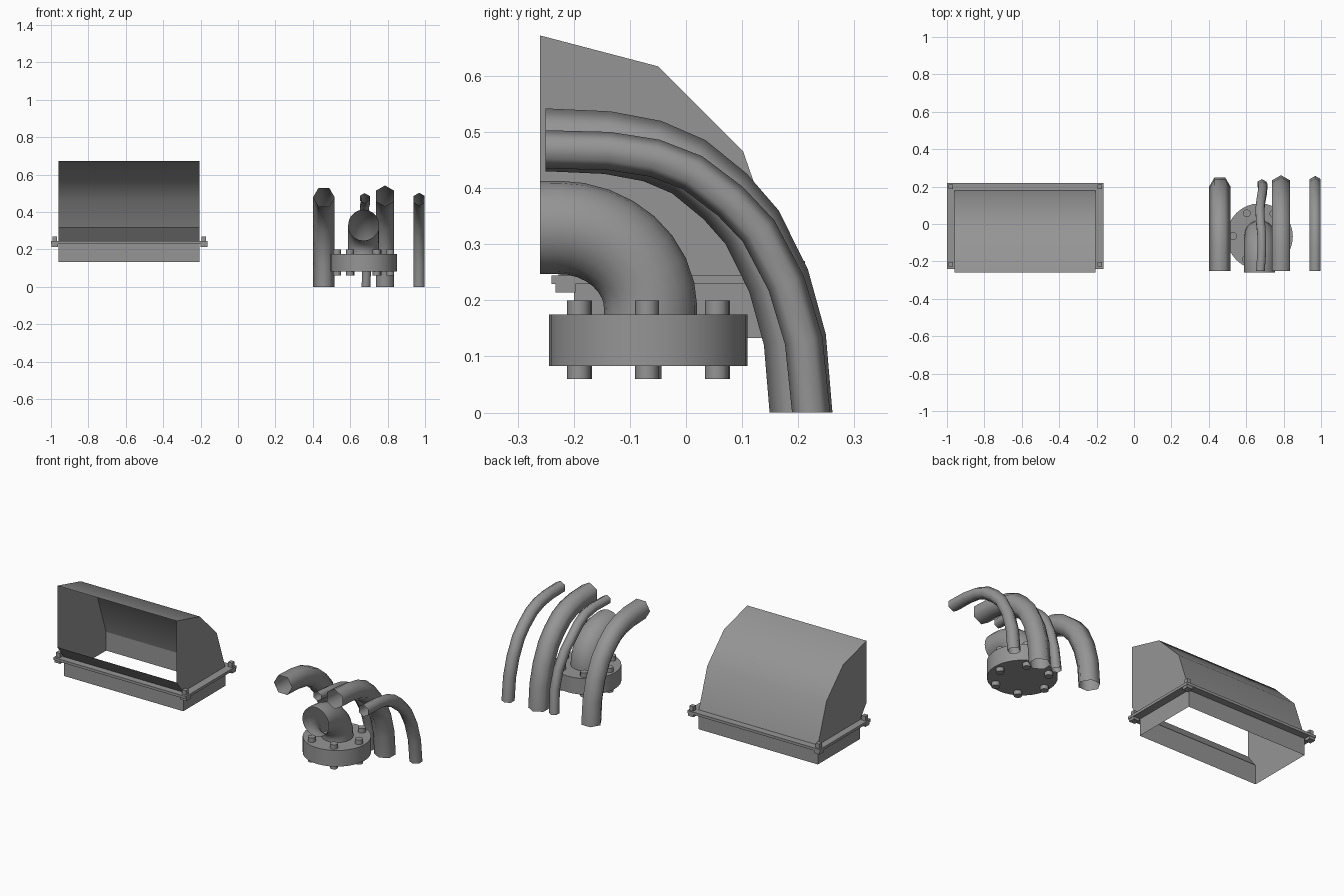
import bpy, bmesh, math
from mathutils import Vector, Matrix

if "Cube" in bpy.data.objects:
    bpy.data.objects.remove(bpy.data.objects["Cube"])

# Dark grey finish
grey = bpy.data.materials.new("dark_grey")
grey.diffuse_color = (0.3, 0.3, 0.3, 1)
grey.use_nodes = True
grey.node_tree.nodes["Principled BSDF"].inputs["Base Color"].default_value = grey.diffuse_color


def finish(name, bm, angle=35):
    bmesh.ops.recalc_face_normals(bm, faces=bm.faces[:])
    me = bpy.data.meshes.new(name)
    bm.to_mesh(me)
    bm.free()
    me.materials.append(grey)
    ob = bpy.data.objects.new(name, me)
    bpy.context.collection.objects.link(ob)
    bpy.ops.object.select_all(action='DESELECT')
    ob.select_set(True)
    bpy.context.view_layer.objects.active = ob
    bpy.ops.object.shade_smooth_by_angle(angle=math.radians(angle))
    return ob


def tube(name, path, r, sides, phase=0.0, angle=70):
    """Open-ended pipe swept along a path bending in the yz plane."""
    bm = bmesh.new()
    pts = [Vector(p) for p in path]
    rings = []
    for i, p in enumerate(pts):
        t = (pts[min(i + 1, len(pts) - 1)] - pts[max(i - 1, 0)]).normalized()
        if i == 0:
            t = Vector((0, 0, 1))
        if i == len(pts) - 1:
            t = Vector((0, -1, 0))
        n = t.cross(Vector((1, 0, 0))).normalized()
        b = n.cross(t)
        rings.append([bm.verts.new(p + r * (math.cos(a) * n + math.sin(a) * b))
                      for a in (phase + 2 * math.pi * k / sides for k in range(sides))])
    for lo, hi in zip(rings, rings[1:]):
        for k in range(sides):
            j = (k + 1) % sides
            bm.faces.new((lo[k], lo[j], hi[j], hi[k]))
    return finish(name, bm, angle)


def cylinder(bm, x, y, z0, z1, r, sides):
    geo = bmesh.ops.create_cone(bm, cap_ends=True, segments=sides,
                                radius1=r, radius2=r, depth=z1 - z0)
    bmesh.ops.translate(bm, verts=geo['verts'], vec=(x, y, (z0 + z1) / 2))


def block(bm, x, y, z0, z1, w):
    bmesh.ops.create_cube(bm, size=1, matrix=Matrix.Translation((x, y, (z0 + z1) / 2))
                          @ Matrix.Diagonal((w, w, z1 - z0, 1)))


# Hood: side cheeks, curved back and a sloping front lip
X0, X1, Y0, Y1 = -0.96, -0.206, -0.20, 0.18
profile = [(Y0, 0.24), (-0.26, 0.32), (-0.26, 0.672), (-0.05, 0.617), (0.102, 0.465), (Y1, 0.24)]
bm = bmesh.new()
left, right = [[bm.verts.new((x, y, z)) for y, z in profile] for x in (X0, X1)]
for i in (0, 2, 3, 4):
    bm.faces.new((left[i], left[i + 1], right[i + 1], right[i]))
bm.faces.new(left)
bm.faces.new(right)
finish("duct_hood", bm)

# Open rectangular duct under the hood
bm = bmesh.new()
corners = [(X0, Y0), (X1, Y0), (X1, Y1), (X0, Y1)]
low, high = [[bm.verts.new((x, y, z)) for x, y in corners] for z in (0.133, 0.24)]
for i in range(4):
    j = (i + 1) % 4
    bm.faces.new((low[i], low[j], high[j], high[i]))
finish("duct_box", bm)

# Rectangular flange frame
outer = [(-1.0, -0.24), (-0.162, -0.24), (-0.162, 0.22), (-1.0, 0.22)]
bm = bmesh.new()
o0, i0, o1, i1 = [[bm.verts.new((x, y, z)) for x, y in loop]
                  for z in (0.229, 0.244) for loop in (outer, corners)]
for a, b in ((o0, i0), (o1, i1), (o0, o1), (i0, i1)):
    for i in range(4):
        j = (i + 1) % 4
        bm.faces.new((a[i], a[j], b[j], b[i]))
finish("duct_frame", bm)

# Square-headed corner bolts of the frame
bm = bmesh.new()
for x in (-0.98, -0.182):
    for y in (-0.215, 0.2):
        block(bm, x, y, 0.244, 0.27, 0.024)
        block(bm, x, y, 0.214, 0.229, 0.036)
finish("frame_bolts", bm)

# Round flange and its ring of six bolts
CX, CY = 0.672, -0.067
bm = bmesh.new()
cylinder(bm, CX, CY, 0.083, 0.175, 0.177, 32)
finish("round_flange", bm)
bm = bmesh.new()
for k in range(6):
    a = math.radians(-1 + 60 * k)
    cylinder(bm, CX + 0.142 * math.cos(a), CY + 0.142 * math.sin(a), 0.06, 0.2, 0.021, 12)
finish("flange_bolts", bm)

# Large elbow rising from the flange
elbow = [(CX, -0.063, 0.165)]
for k in range(9):
    a = math.pi / 2 * k / 8
    elbow.append((CX, -0.228 + 0.165 * math.cos(a), 0.185 + 0.145 * math.sin(a)))
elbow.append((CX, -0.26, 0.33))
tube("elbow", elbow, 0.083, 20)

# Four hexagonal bent pipes sharing one bend
bend = [(0.205, 0.0), (0.194, 0.13), (0.165, 0.235), (0.118, 0.33), (0.07, 0.385),
        (0.005, 0.438), (-0.06, 0.466), (-0.14, 0.481), (-0.25, 0.486)]
pipes = [("pipe_wide", 0.459, 0.459, 0.057, 30, -0.005, -0.006),
         ("pipe_medium", 0.786, 0.786, 0.056, 0, 0, 0),
         ("pipe_small", 0.969, 0.969, 0.034, 0, 0.018, -0.017),
         ("pipe_thin", 0.684, 0.676, 0.027, 0, 0.008, -0.012)]
for name, xa, xb, r, phase, dy, dz in pipes:
    path = []
    for i, (y, z) in enumerate(bend):
        t = i / (len(bend) - 1)
        wobble = 0.007 * math.sin(3 * math.pi * t) if name == "pipe_thin" else 0
        path.append((xa + (xb - xa) * t + wobble, y + dy * (1 - t), z + dz * t))
    tube(name, path, r, 6, math.radians(phase))
